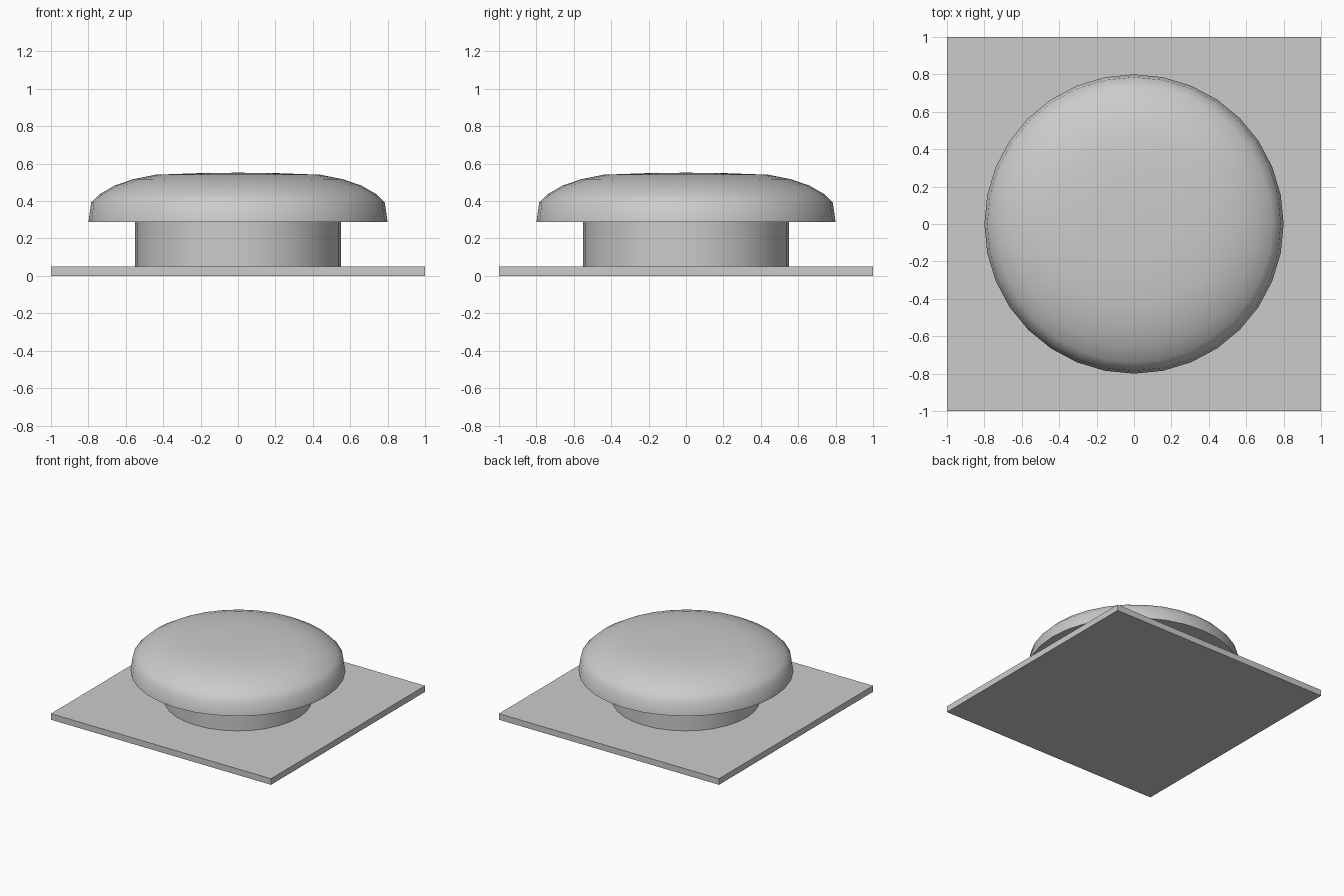
import bpy, math

if "Cube" in bpy.data.objects:
    bpy.data.objects.remove(bpy.data.objects["Cube"])

def lathe(name, profile, sides=32):
    """Revolve an (r, z) profile around z; r = 0 makes a pole."""
    verts, rings, faces = [], [], []
    for r, z in profile:
        count = sides if r else 1
        rings.append([len(verts) + i for i in range(count)])
        for i in range(count):
            a = 2 * math.pi * i / sides
            verts.append((r * math.cos(a), r * math.sin(a), z))
    for low, high in zip(rings, rings[1:]):
        for i in range(sides):
            j = (i + 1) % sides
            quad = [low[i % len(low)], low[j % len(low)],
                    high[j % len(high)], high[i % len(high)]]
            faces.append(list(dict.fromkeys(quad)))
    mesh = bpy.data.meshes.new(name)
    mesh.from_pydata(verts, [], faces)
    ob = bpy.data.objects.new(name, mesh)
    bpy.context.collection.objects.link(ob)
    bpy.ops.object.select_all(action='DESELECT')
    ob.select_set(True)
    bpy.context.view_layer.objects.active = ob
    bpy.ops.object.shade_smooth_by_angle(angle=math.radians(40))
    return ob

# Square base plate
bpy.ops.mesh.primitive_cube_add(size=1, location=(0, 0, 0.025))
plate = bpy.context.object
plate.name = "base_plate"
plate.scale = (2, 2, 0.05)

# Round neck between plate and cap
lathe("neck", [(0, 0.05), (0.55, 0.05), (0.55, 0.29), (0, 0.29)])

# Domed cap with a flat underside
lathe("domed_cap", [(0, 0.288), (0.8, 0.288), (0.785, 0.392), (0.74, 0.437),
                    (0.66, 0.483), (0.56, 0.517), (0.44, 0.541),
                    (0.22, 0.549), (0, 0.552)])
